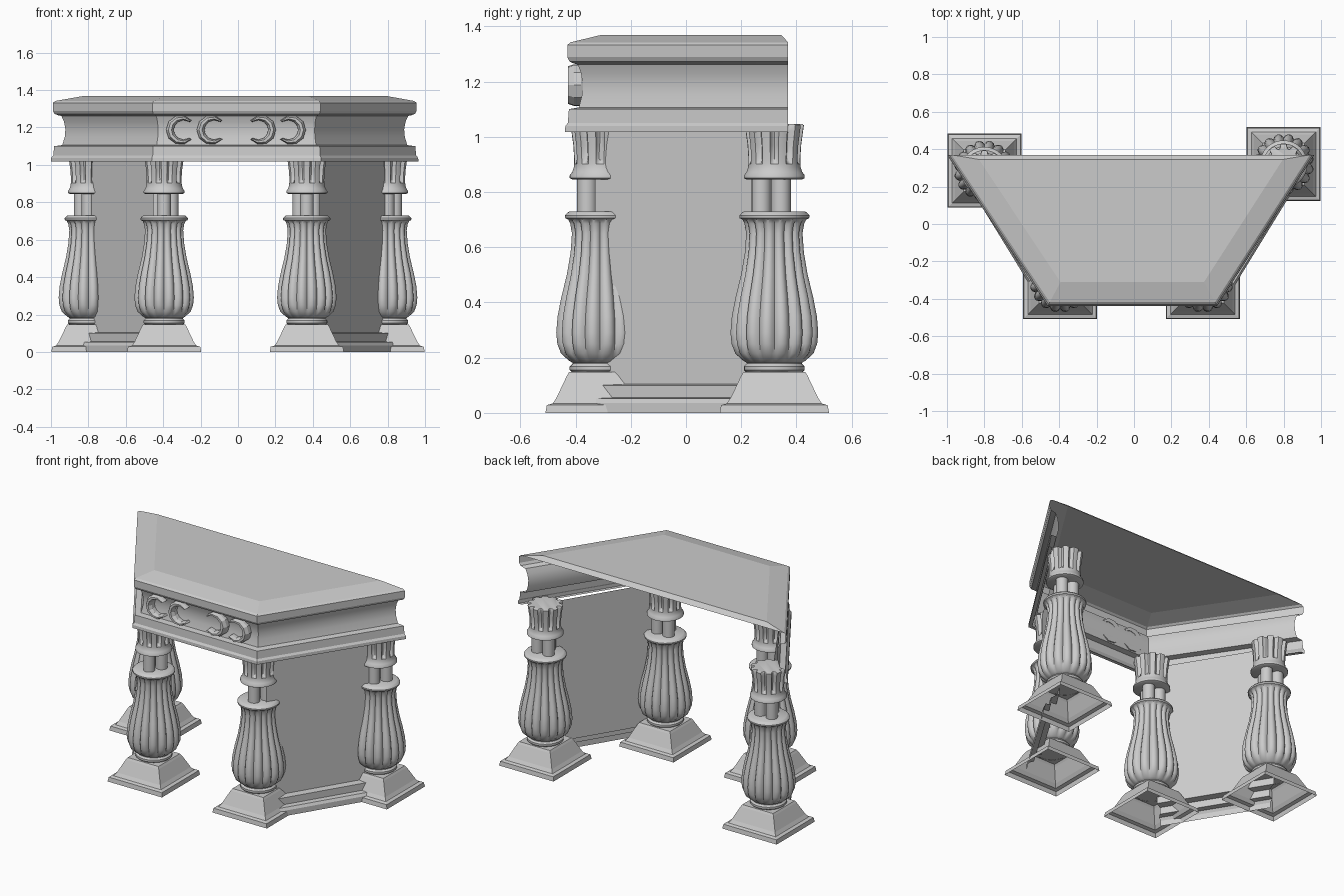
import bpy, bmesh, math
from mathutils import Matrix

if "Cube" in bpy.data.objects:
    bpy.data.objects.remove(bpy.data.objects["Cube"])


def finish(name, bm, angle=None):
    bmesh.ops.remove_doubles(bm, verts=bm.verts, dist=1e-5)
    bmesh.ops.recalc_face_normals(bm, faces=bm.faces)
    mesh = bpy.data.meshes.new(name)
    bm.to_mesh(mesh)
    bm.free()
    ob = bpy.data.objects.new(name, mesh)
    bpy.context.collection.objects.link(ob)
    if angle:
        bpy.ops.object.select_all(action='DESELECT')
        ob.select_set(True)
        bpy.context.view_layer.objects.active = ob
        bpy.ops.object.shade_smooth_by_angle(angle=math.radians(angle))
    return ob


def bridge(bm, a, b, closed=True):
    n = len(a)
    for i in range(n if closed else n - 1):
        j = (i + 1) % n
        bm.faces.new((a[i], a[j], b[j], b[i]))


def lathe(bm, profile, lobes, groove, turn=0.0, bottom=False):
    """Rings of (z, radius, groove depth); groove gives the cut across one lobe."""
    k = len(groove)
    n = lobes * k
    rings = []
    for z, r, depth in profile:
        ring = []
        for i in range(n):
            a = turn + 2 * math.pi * i / n
            rr = r * (1 - depth * groove[i % k])
            ring.append(bm.verts.new((rr * math.cos(a), rr * math.sin(a), z)))
        rings.append(ring)
    for a, b in zip(rings, rings[1:]):
        bridge(bm, a, b)
    bm.faces.new(rings[-1])
    if bottom:
        bm.faces.new(rings[0])


# Leg parts, modelled around the leg axis
def make_leg_parts():
    parts = []
    q = math.sqrt(2)
    bm = bmesh.new()
    lathe(bm, [(z, r * q, 0) for z, r in ((0, .198), (.028, .193), (.034, .172), (.055, .158),
                                          (.135, .12), (.148, .112))], 4, [0], math.pi / 4)
    parts.append(("leg_plinth", finish("leg_plinth", bm)))

    bm = bmesh.new()
    lathe(bm, [(.145, .1, 0), (.155, .11, 0), (.168, .11, 0), (.178, .1, 0), (.2, .1, 0)], 32, [0])
    parts.append(("leg_collar", finish("leg_collar", bm, 35)))

    bm = bmesh.new()
    lathe(bm, [(.178, .095, 0), (.19, .115, .02), (.215, .144, .08), (.25, .158, .12), (.29, .162, .12),
               (.35, .157, .12), (.42, .143, .12), (.5, .123, .12), (.58, .109, .12),
               (.65, .104, .12), (.685, .11, .1), (.7, .116, .02), (.705, .126, 0),
               (.715, .127, 0), (.725, .118, 0), (.73, .11, 0)],
          16, [1, .4, .1, 0, .1, .4], bottom=True)
    parts.append(("leg_baluster", finish("leg_baluster", bm, 40)))

    bm = bmesh.new()
    for i in range(3):
        a = -math.pi / 2 + i * 2 * math.pi / 3
        bmesh.ops.create_cone(bm, segments=16, radius1=.036, radius2=.036, depth=.15, cap_ends=True,
                              matrix=Matrix.Translation((.047 * math.cos(a), .047 * math.sin(a), .79)))
    parts.append(("leg_columns", finish("leg_columns", bm, 40)))

    bm = bmesh.new()
    lathe(bm, [(.845, .1, 0), (.85, .11, 0), (.86, .11, 0), (.872, .101, 0), (.89, .095, 0),
               (.902, .094, 0), (.92, .094, .2), (.97, .097, .2), (1.02, .104, .2),
               (1.042, .107, .2), (1.046, .1, .18)],
          10, [1, .85, 0, 0, 0, 0, 0, .85], bottom=True)
    parts.append(("leg_capital", finish("leg_capital", bm, 40)))
    return parts


LEGS = {"front_left": (-.395, -.311), "front_right": (.368, -.311),
        "back_left": (-.80, .285), "back_right": (.80, .32)}
for part, ob in make_leg_parts():
    for i, (side, (x, y)) in enumerate(LEGS.items()):
        o = ob if i == 0 else ob.copy()
        if i:
            bpy.context.collection.objects.link(o)
        o.name = side + "_" + part
        o.location = (x, y, 0)

# Plan of the mantel: a trapezoid, d is the inset from its outer edge
YF, YB = -.43, .37
EDGES = {"left": (-.457, -.99), "right": (.44, .955)}


def side_x(side, y, d):
    x0, x1 = EDGES[side]
    m = (x1 - x0) / (YB - YF)
    s = 1 if side == "right" else -1
    return x0 + m * (y - YF) - s * d * math.sqrt(1 + m * m)


def plan(bm, d, z, yb=YB):
    yf = YF + d
    return [bm.verts.new((side_x(s, y, d), y, z)) for s, y in
            (("left", yb), ("left", yf), ("right", yf), ("right", yb))]


# Mantel slab with sloping rim
bm = bmesh.new()
top, rim = plan(bm, .12, 1.368, .345), plan(bm, .012, 1.342)
bm.faces.new(top)
bridge(bm, top, rim)
finish("mantel_top", bm)

# Moulded frieze on three sides, open at the back
bm = bmesh.new()
PROFILE = [(.012, 1.342), (0, 1.332), (0, 1.288), (.008, 1.272), (.025, 1.265), (.038, 1.262),
           (.05, 1.23), (.056, 1.19), (.053, 1.15), (.042, 1.106), (.006, 1.1),
           (.002, 1.05), (-.007, 1.038), (-.008, 1.018), (.015, 1.018)]
rows = [plan(bm, d, z) for d, z in PROFILE]
for a, b in zip(rows, rows[1:]):
    bridge(bm, a, b, False)
finish("mantel_frieze", bm, 25)

# Side walls with stepped skirting, one thin sheet each: (inset, z, front y, back y)
WALL = [(-.03, 0, -.38, .2), (-.03, .035, -.38, .2), (-.02, .052, -.38, .22),
        (.012, .055, -.35, .23), (.012, .1, -.35, .23), (.055, .104, -.33, .29),
        (.055, 1.03, -.33, .29)]
for side, turn in (("left", .035), ("right", .02)):
    bm = bmesh.new()
    rows = [[bm.verts.new((side_x(side, y, d + turn * (y - YF) / (YB - YF)), y, z))
             for y in (y0, y1)] for d, z, y0, y1 in WALL]
    for a, b in zip(rows, rows[1:]):
        bridge(bm, a, b, False)
    finish(side + "_wall", bm)

# Crescent ornaments on the front, two opening each way
for i, (x, s) in enumerate(((-.307, 1), (-.143, 1), (.125, -1), (.285, -1))):
    bm = bmesh.new()
    rings = []
    for k in range(9):
        u = k / 8
        a = math.radians(40 + 280 * u)
        w = .012 + .03 * math.sin(math.pi * u)
        ro, ri = .078, .078 - w
        ring = [(ro, -.378), (ro, -.405), (ro - w * .3, -.427), (ri + w * .3, -.427),
                (ri, -.405), (ri, -.378)]
        rings.append([bm.verts.new((x + s * r * math.cos(a), y, 1.187 + r * math.sin(a)))
                      for r, y in ring])
    for a, b in zip(rings, rings[1:]):
        bridge(bm, a, b)
    bm.faces.new(rings[0])
    bm.faces.new(rings[-1])
    finish("frieze_crescent_%d" % (i + 1), bm)
